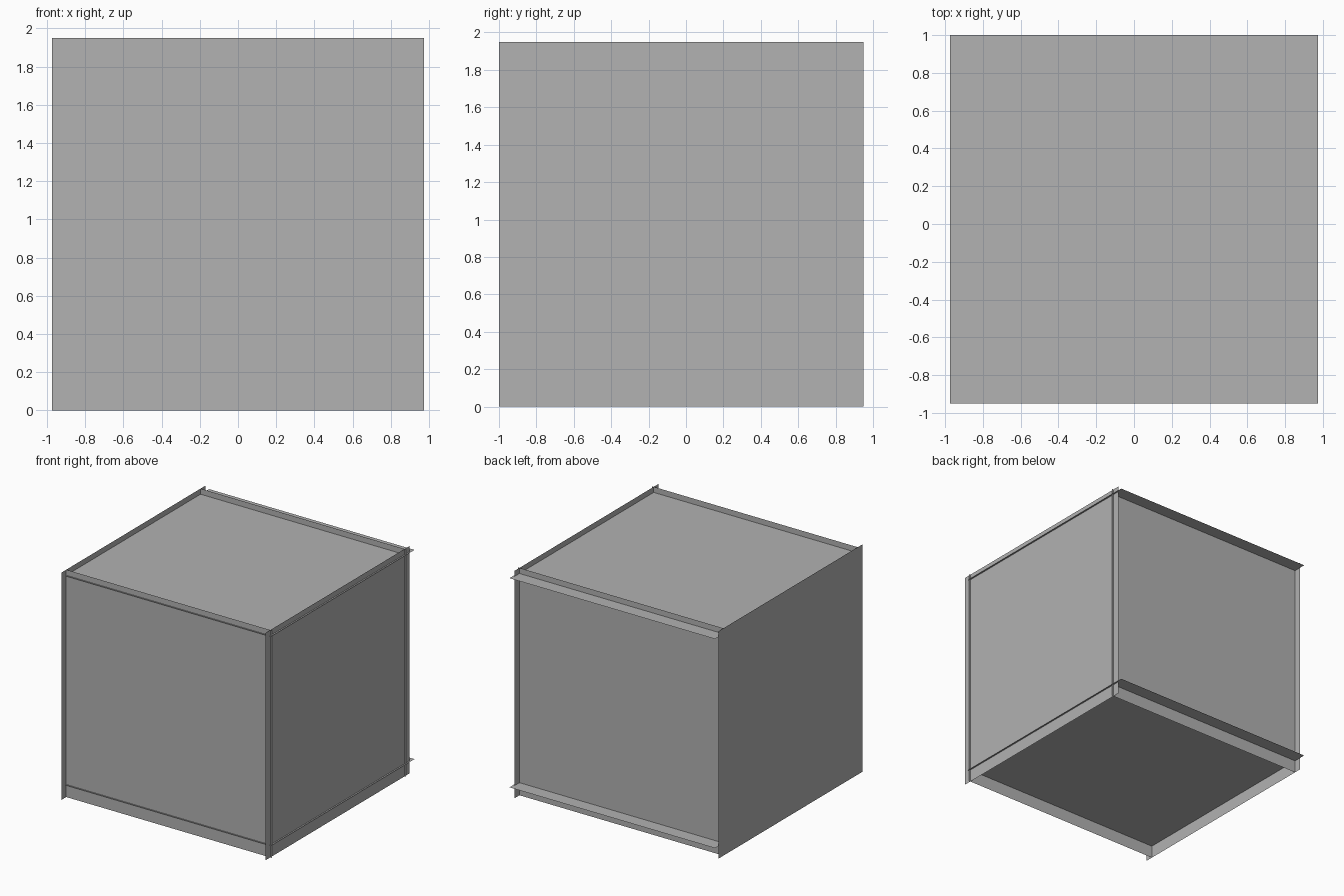
import bpy
from math import radians

cube = bpy.data.objects.get("Cube")
if cube:
    bpy.data.objects.remove(cube, do_unlink=True)

# One plain grey for every panel
grey = bpy.data.materials.new("mid_grey")
grey.use_nodes = True
colour = (0.445, 0.445, 0.445, 1)
grey.diffuse_color = colour
grey.node_tree.nodes["Principled BSDF"].inputs["Base Color"].default_value = colour

SIZE = 1.95
MID = SIZE / 2


def panel(name, location, rotation=(0, 0, 0)):
    """Thin square sheet, turned to face its side of the box."""
    bpy.ops.mesh.primitive_plane_add(
        size=SIZE, location=location, rotation=[radians(a) for a in rotation])
    ob = bpy.context.object
    ob.name = name
    ob.data.materials.append(grey)


# Floor and lid, shifted back so they overhang the rear wall
panel("floor_panel", (0, 0.025, 0.108), (180, 0, 0))
panel("lid_panel", (0, 0.025, 1.902))

# Front and rear walls
panel("front_panel", (0, -0.935, MID), (90, 0, 0))
panel("rear_panel", (0, 0.885, MID), (-90, 0, 0))

# Side walls, shifted forward past the front wall
panel("left_panel", (0.961, -0.025, MID), (0, 90, 0))
panel("right_panel", (-0.975, -0.025, MID), (0, -90, 0))
